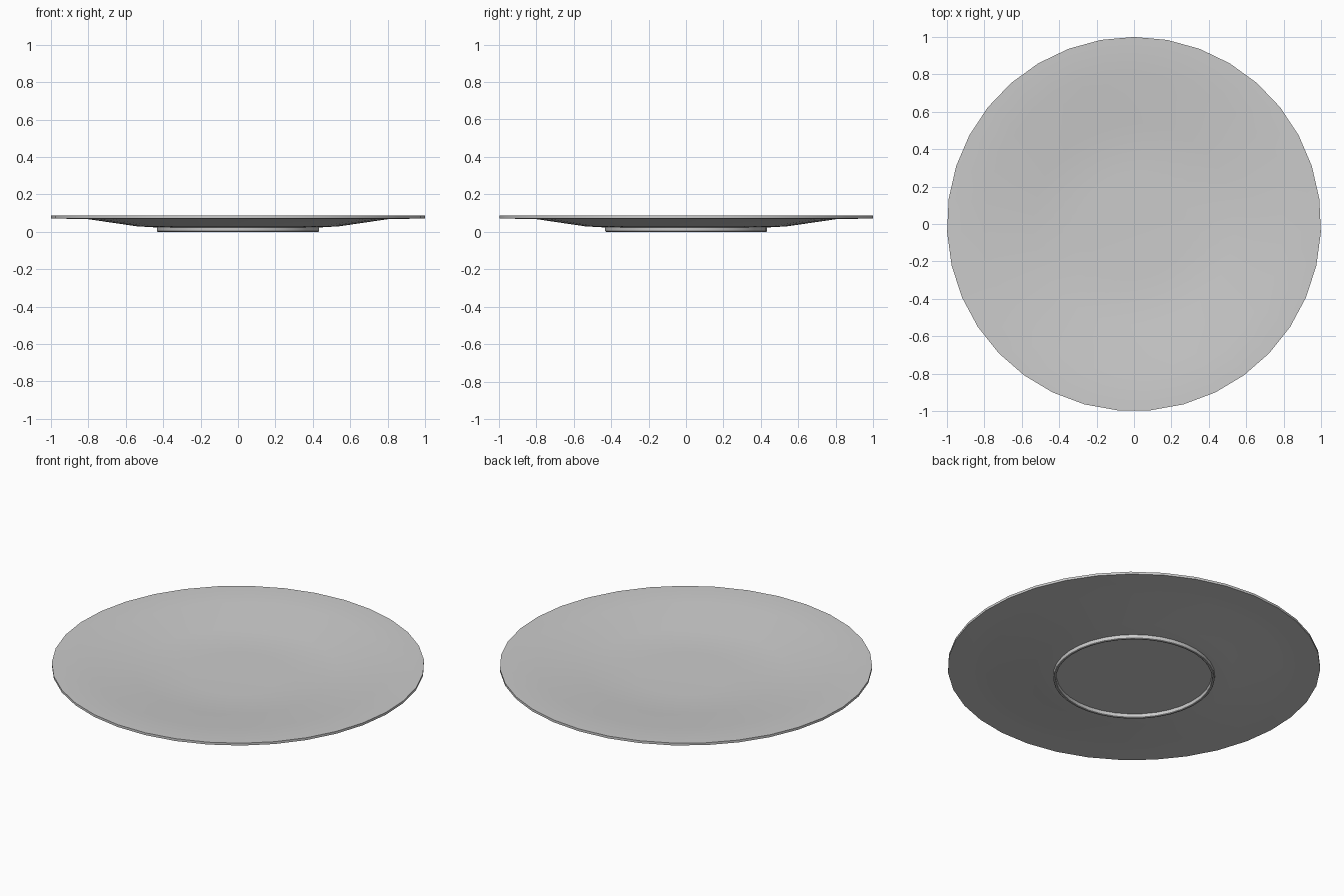
import bpy, math

if "Cube" in bpy.data.objects:
    bpy.data.objects.remove(bpy.data.objects["Cube"])

SEGMENTS = 35


def lathe(name, profile, closed=False):
    """Spin an (r, z) profile about z; points with r = 0 become poles."""
    verts, faces, rings = [], [], []
    for r, z in profile:
        start = len(verts)
        if r == 0:
            verts.append((0, 0, z))
            rings.append([start] * SEGMENTS)
            continue
        for i in range(SEGMENTS):
            a = math.pi / 2 + 2 * math.pi * i / SEGMENTS
            verts.append((r * math.cos(a), r * math.sin(a), z))
        rings.append(list(range(start, start + SEGMENTS)))
    pairs = list(zip(rings, rings[1:]))
    if closed:
        pairs.append((rings[-1], rings[0]))
    for low, high in pairs:
        for i in range(SEGMENTS):
            j = (i + 1) % SEGMENTS
            face = list(dict.fromkeys((low[i], low[j], high[j], high[i])))
            faces.append(face)
    mesh = bpy.data.meshes.new(name)
    mesh.from_pydata(verts, [], faces)
    obj = bpy.data.objects.new(name, mesh)
    bpy.context.collection.objects.link(obj)
    bpy.ops.object.select_all(action='DESELECT')
    obj.select_set(True)
    bpy.context.view_layer.objects.active = obj
    bpy.ops.object.shade_smooth_by_angle(angle=math.radians(30))
    return obj


# Plate and foot ring: underside, foot, outer slope, rim, well
lathe("plate", [
    (0, 0.022), (0.417, 0.022),                             # underside
    (0.419, 0.003), (0.422, 0.0), (0.430, 0.0), (0.433, 0.003), (0.434, 0.023),  # foot
    (0.54, 0.029), (0.80, 0.067), (0.90, 0.069), (1.0, 0.072),  # outer slope
    (1.0, 0.086),                                           # rim edge
    (0.80, 0.083), (0.54, 0.043), (0.27, 0.039), (0, 0.039),    # rim top and well
])
